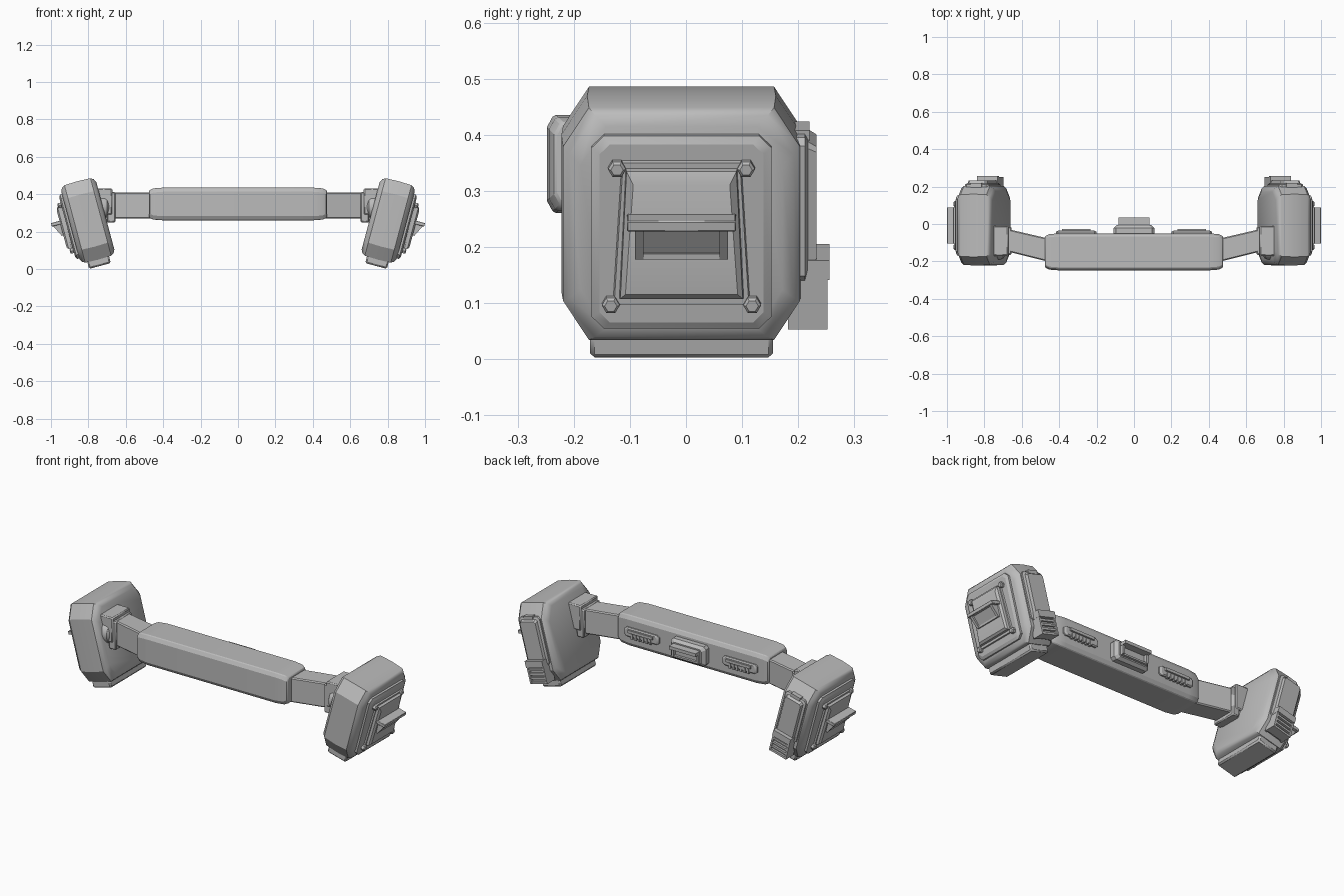
import bpy, bmesh, math
from mathutils import Matrix, Vector

cube = bpy.data.objects.get("Cube")
if cube:
    bpy.data.objects.remove(cube, do_unlink=True)

grey = bpy.data.materials.new("plain_grey")
grey.use_nodes = True
grey.diffuse_color = (0.5, 0.5, 0.5, 1)
grey.node_tree.nodes["Principled BSDF"].inputs["Base Color"].default_value = (0.5, 0.5, 0.5, 1)

# Frame of the left pod: local x points outward, local z up the leaning pod
POD = Matrix.Translation((0.803, -0.008, 0.26)) @ Matrix.Rotation(math.radians(15), 4, 'Y')
WORLD = Matrix.Identity(4)


def octagon(w, h, cw, ch, cx=0, cy=0):
    """Rectangle outline with cut corners, from half sizes and cut sizes."""
    quarter = [(w, h - ch), (w - cw, h)]
    pts = quarter + [(-x, y) for x, y in quarter[::-1]]
    pts += [(-x, -y) for x, y in quarter] + [(x, -y) for x, y in quarter[::-1]]
    return [(cx + x, cy + y) for x, y in pts]


def trapezoid(top, bottom, low, high):
    return [(bottom, low), (top, high), (-top, high), (-bottom, low)]


def ngon(r, n, cx=0, cy=0):
    return [(cx + r * math.cos(math.tau * i / n), cy + r * math.sin(math.tau * i / n))
            for i in range(n)]


def loft(bm, axis, stations):
    """Skin a list of (position, outline) sections along x or y and cap the ends."""
    rings = []
    for pos, outline in stations:
        rings.append([bm.verts.new((pos, p, q) if axis == 'x' else (p, pos, q))
                      for p, q in outline])
    n = len(rings[0])
    for a, b in zip(rings, rings[1:]):
        for i in range(n):
            j = (i + 1) % n
            bm.faces.new((a[i], a[j], b[j], b[i]))
    bm.faces.new(rings[0][::-1])
    bm.faces.new(rings[-1])


def box(bm, x, y, z):
    m = Matrix.Translation([(a + b) / 2 for a, b in (x, y, z)])
    m = m @ Matrix.Diagonal([b - a for a, b in (x, y, z)] + [1])
    bmesh.ops.create_cube(bm, size=1, matrix=m)


def finish(name, bm, matrix=WORLD, mirror=True, bevel=0, smooth=25):
    bmesh.ops.transform(bm, matrix=matrix, verts=bm.verts)
    bmesh.ops.recalc_face_normals(bm, faces=bm.faces)
    mesh = bpy.data.meshes.new(name)
    bm.to_mesh(mesh)
    bm.free()
    mesh.materials.append(grey)
    obj = bpy.data.objects.new(name, mesh)
    bpy.context.scene.collection.objects.link(obj)
    if bevel:
        mod = obj.modifiers.new("bevel", 'BEVEL')
        mod.width, mod.segments, mod.limit_method = bevel, 1, 'ANGLE'
    if mirror:
        obj.modifiers.new("mirror", 'MIRROR')
    bpy.ops.object.select_all(action='DESELECT')
    bpy.context.view_layer.objects.active = obj
    obj.select_set(True)
    bpy.ops.object.shade_smooth_by_angle(angle=math.radians(smooth))


# Central grip, tapering slightly at both ends
bm = bmesh.new()
stations = []
for x, inset in [(-.475, .014), (-.452, .004), (-.4, 0), (.4, 0), (.452, .004), (.475, .014)]:
    stations.append((x, octagon(.099 - inset, .0875 - inset, .012, .022, -.149, .348)))
loft(bm, 'x', stations)
finish("grip", bm, mirror=False, bevel=.004)

# Arms angling back from the grip to the pods
bm = bmesh.new()
loft(bm, 'x', [(.46, octagon(.062, .07, .006, .006, -.139, .34)),
               (.68, octagon(.06, .07, .006, .006, -.086, .34))])
finish("arm", bm)

# Mount that joins each arm to its pod
bm = bmesh.new()
box(bm, (.655, .70), (-.165, -.015), (.25, .412))
box(bm, (.672, .765), (-.17, -.01), (.29, .432))
box(bm, (.68, .74), (-.155, -.025), (.25, .30))
finish("mount", bm, bevel=.006)

bm = bmesh.new()
loft(bm, 'x', [(.69, ngon(.045, 24, -.125, .33)), (.70, ngon(.06, 24, -.125, .33)),
               (.715, ngon(.066, 24, -.125, .33)), (.75, ngon(.066, 24, -.125, .33))])
finish("mount_disc", bm)

# Pod body: cut-corner block with rounded rims
bm = bmesh.new()
stations = []
for x, inset in [(-.097, .034), (-.088, .014), (-.072, .003), (0, 0),
                 (.072, .003), (.088, .014), (.097, .034)]:
    stations.append((x, octagon(.214 - inset, .217 - inset * .9, .046, .072)))
loft(bm, 'x', stations)
finish("pod_body", bm, POD, smooth=32)

# Foot under each pod
bm = bmesh.new()
box(bm, (-.06, .06), (-.163, .163), (-.252, -.19))
finish("pod_foot", bm, POD, bevel=.008)

# Stepped outer panel
bm = bmesh.new()
loft(bm, 'x', [(.085, octagon(.16, .178, .022, .022, 0, -.006)),
               (.108, octagon(.16, .178, .022, .022, 0, -.006)),
               (.116, octagon(.146, .164, .018, .018, 0, -.006))])
finish("outer_panel", bm, POD)

bm = bmesh.new()
loft(bm, 'x', [(.11, trapezoid(.108, .124, -.139, .13)),
               (.124, trapezoid(.104, .12, -.135, .126))])
finish("backing_plate", bm, POD)

bm = bmesh.new()
loft(bm, 'x', [(.115, trapezoid(.1, .112, -.124, .117)),
               (.138, trapezoid(.098, .109, -.121, .114)),
               (.147, trapezoid(.086, .1, -.11, .092))])
finish("raised_plate", bm, POD)

# Hex bolts at the panel corners
bm = bmesh.new()
for y, z in [(.115, .116), (.126, -.135)]:
    for side in (-1, 1):
        loft(bm, 'x', [(.11, ngon(.016, 6, side * y, z)), (.13, ngon(.016, 6, side * y, z)),
                       (.135, ngon(.011, 6, side * y, z))])
finish("bolts", bm, POD, smooth=20)

# Projecting ledge with a sloped bracket below it
bm = bmesh.new()
box(bm, (.13, .194), (-.097, .097), (.018, .037))
finish("ledge", bm, POD, bevel=.002)

bm = bmesh.new()
for low, high in [(-.083, -.068), (.068, .083)]:
    wedge = [(.13, .02), (.188, .02), (.156, -.043), (.13, -.043)]
    loft(bm, 'y', [(low, wedge), (high, wedge)])
box(bm, (.13, .156), (-.083, .083), (-.043, -.033))
inner = [(.13, .02), (.176, .02), (.15, -.036), (.13, -.036)]
loft(bm, 'y', [(-.07, inner), (.07, inner)])
finish("ledge_bracket", bm, POD)

# Long rear plate and its small top tab
bm = bmesh.new()
loft(bm, 'y', [(.19, octagon(.066, .132, .012, .012, 0, .022)),
               (.22, octagon(.066, .132, .012, .012, 0, .022)),
               (.225, octagon(.054, .122, .01, .01, 0, .022)),
               (.241, octagon(.05, .112, .008, .008, 0, .022))])
box(bm, (-.03, .03), (.19, .228), (.13, .161))
finish("rear_plate", bm, POD)

# Slatted vent at the foot of the rear plate
bm = bmesh.new()
box(bm, (-.05, .05), (.19, .246), (-.195, -.08))
box(bm, (-.056, .056), (.19, .264), (-.108, -.072))
for side in (-1, 1):
    box(bm, sorted((side * .055, side * .045)), (.19, .26), (-.2, -.1))
for i in range(4):
    z = -.2 + i * .024
    box(bm, (-.047, .047), (.2, .258), (z, z + .012))
finish("rear_vent", bm, POD)

# Centre fitting on the back of the grip
bm = bmesh.new()
loft(bm, 'y', [(-.06, octagon(.11, .056, .014, .014, 0, .345)),
               (-.022, octagon(.11, .056, .014, .014, 0, .345)),
               (-.006, octagon(.092, .042, .01, .01, 0, .345))])
box(bm, (-.084, .084), (-.03, .035), (.362, .38))
for side in (-1, 1):
    box(bm, sorted((side * .083, side * .07)), (-.03, .012), (.315, .37))
box(bm, (-.083, .083), (-.03, .008), (.31, .32))
finish("centre_fitting", bm, mirror=False)

# Slim ribbed catches either side of the centre fitting
bm = bmesh.new()
loft(bm, 'y', [(-.06, octagon(.109, .026, .012, .01, .309, .348)),
               (-.042, octagon(.109, .026, .012, .01, .309, .348)),
               (-.036, octagon(.098, .02, .01, .008, .309, .348))])
box(bm, (.232, .386), (-.05, -.026), (.35, .366))
for i in range(6):
    x = .245 + i * .023
    box(bm, (x, x + .012), (-.05, -.032), (.316, .345))
finish("grip_catch", bm)
